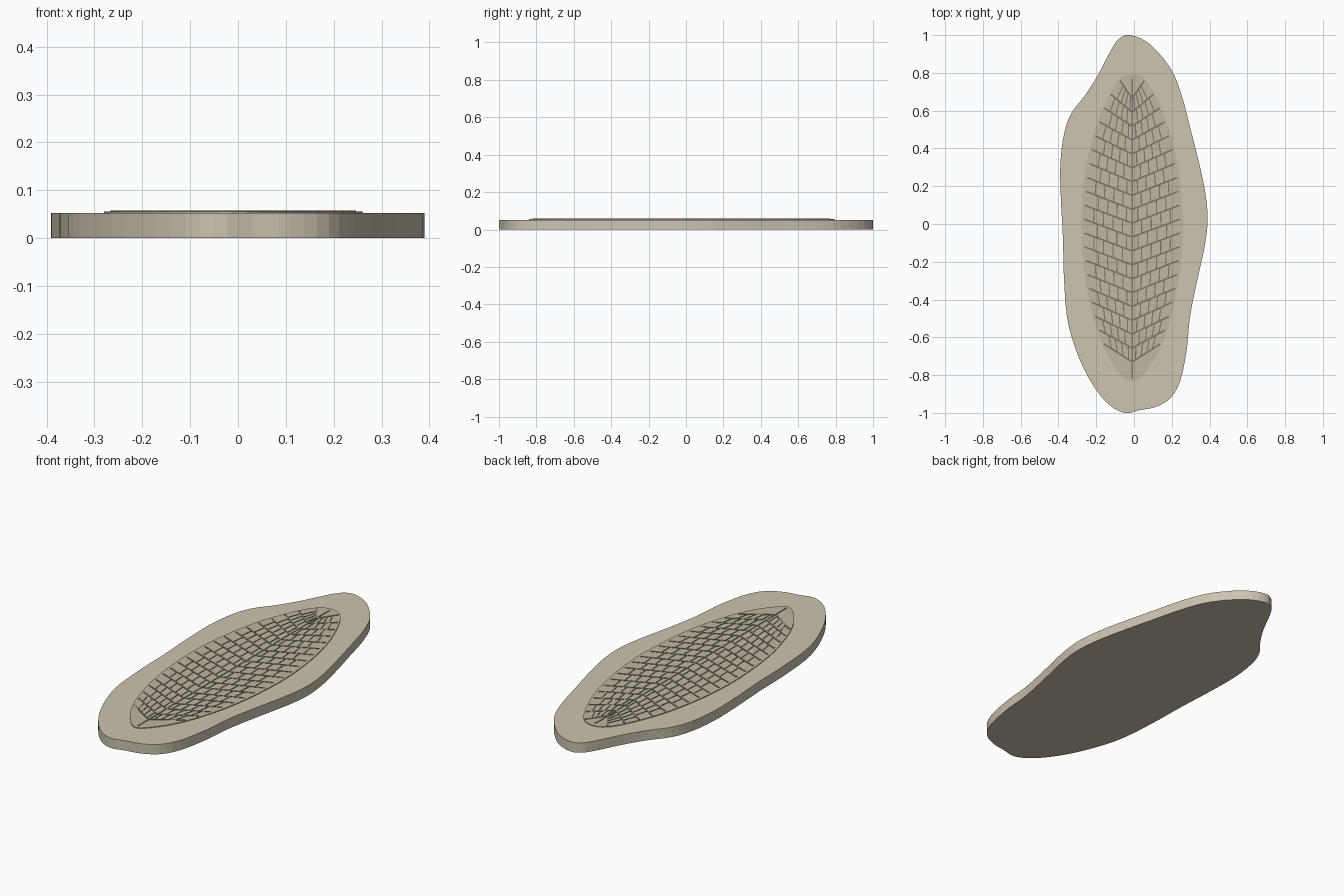
import bpy, bmesh, math
from mathutils import Vector
from mathutils.geometry import interpolate_bezier

if "Cube" in bpy.data.objects:
    bpy.data.objects.remove(bpy.data.objects["Cube"])

STONE_TOP, LEAF_TOP, VEIN_TOP = 0.052, 0.056, 0.058
CX = -0.01


def material(name, rgb):
    m = bpy.data.materials.new(name)
    m.diffuse_color = (*rgb, 1)
    m.use_nodes = True
    m.node_tree.nodes["Principled BSDF"].inputs["Base Color"].default_value = m.diffuse_color
    return m


def finish(bm, name, mat, smooth=False):
    bmesh.ops.recalc_face_normals(bm, faces=bm.faces)
    me = bpy.data.meshes.new(name)
    bm.to_mesh(me)
    bm.free()
    ob = bpy.data.objects.new(name, me)
    bpy.context.collection.objects.link(ob)
    me.materials.append(mat)
    return ob


def prism(bm, pts, z0, z1):
    low = [bm.verts.new((x, y, z0)) for x, y in pts]
    top = [bm.verts.new((x, y, z1)) for x, y in pts]
    bm.faces.new(low)
    bm.faces.new(top)
    n = len(pts)
    for i in range(n):
        j = (i + 1) % n
        bm.faces.new((low[i], low[j], top[j], top[i]))


def closed_spline(pts, steps):
    out, n = [], len(pts)
    p = [Vector((x, y, 0)) for x, y in pts]
    for i in range(n):
        a, b, c, d = p[i - 1], p[i], p[(i + 1) % n], p[(i + 2) % n]
        seg = interpolate_bezier(b, b + (c - a) / 6, c - (d - b) / 6, c, steps + 1)
        out += [(v.x, v.y) for v in seg[:-1]]
    return out


stone = material("stone", (0.61, 0.55, 0.44))
leaf_mat = material("leaf", (0.53, 0.47, 0.37))
vein_mat = material("vein", (0.22, 0.19, 0.15))

# Irregular stone slab
outline = [(-0.02, 1.0), (0.08, 0.955), (0.19, 0.83), (0.25, 0.69), (0.30, 0.50),
           (0.35, 0.30), (0.38, 0.15), (0.39, 0.01), (0.37, -0.14), (0.33, -0.32),
           (0.295, -0.50), (0.28, -0.66), (0.245, -0.83), (0.19, -0.925), (0.11, -0.97),
           (0.03, -0.985), (-0.05, -1.0), (-0.14, -0.95), (-0.235, -0.825), (-0.31, -0.66),
           (-0.355, -0.49), (-0.372, -0.26), (-0.376, -0.08), (-0.387, 0.13), (-0.39, 0.32),
           (-0.37, 0.48), (-0.33, 0.59), (-0.26, 0.68), (-0.19, 0.79), (-0.125, 0.915),
           (-0.08, 0.98)]
bm = bmesh.new()
prism(bm, closed_spline(outline, 3), 0, STONE_TOP)
finish(bm, "stone_slab", stone)

# Leaf imprint: half profile (half width, y), mirrored
half = [(0.0, 0.795), (0.05, 0.78), (0.1, 0.725), (0.16, 0.60), (0.21, 0.455), (0.25, 0.26),
        (0.269, 0.05), (0.265, -0.12), (0.245, -0.32), (0.205, -0.50), (0.15, -0.655),
        (0.08, -0.77), (0.0, -0.84)]


def half_width(y):
    for (w0, y0), (w1, y1) in zip(half, half[1:]):
        if y1 <= y <= y0:
            return w0 + (w1 - w0) * (y0 - y) / (y0 - y1)
    return 0


ring = [(CX + w, y) for w, y in half] + [(CX - w, y) for w, y in half[-2:0:-1]]
bm = bmesh.new()
prism(bm, closed_spline(ring, 3), STONE_TOP - 0.01, LEAF_TOP)
finish(bm, "leaf_imprint", leaf_mat)


def bar(bm, a, b, w):
    a, b = Vector(a), Vector(b)
    d = (b - a).normalized() * w / 2
    n = Vector((-d.y, d.x))
    prism(bm, [a - n, b - n, b + n, a + n], LEAF_TOP - 0.003, VEIN_TOP)


# Midrib
bm = bmesh.new()
bar(bm, (CX, -0.82), (CX, 0.77), 0.008)
finish(bm, "midrib", vein_mat)

# Side veins rise outward in pairs; staggered cross veins link neighbours
ROWS, CELLS = 20, 5
Y0, Y1 = -0.73, 0.665


def vein_point(row, f):
    y = Y0 + (Y1 - Y0) * row / (ROWS - 1)
    tip_y = y + 0.095
    w = 0.95 * half_width(tip_y)
    return w * f, y + 0.095 * f


side_bm, cross_bm = bmesh.new(), bmesh.new()
for s in (-1, 1):
    def at(row, f):
        x, y = vein_point(row, f)
        return CX + s * x, y
    for r in range(ROWS):
        bar(side_bm, at(r, 0), at(r, 1), 0.009)
        if r < ROWS - 1:
            for c in range(1, CELLS):
                f = (c + (0.0 if r % 2 else -0.4)) / CELLS
                bar(cross_bm, at(r, f), at(r + 1, f), 0.006)
finish(side_bm, "side_veins", vein_mat)
finish(cross_bm, "cross_veins", vein_mat)
